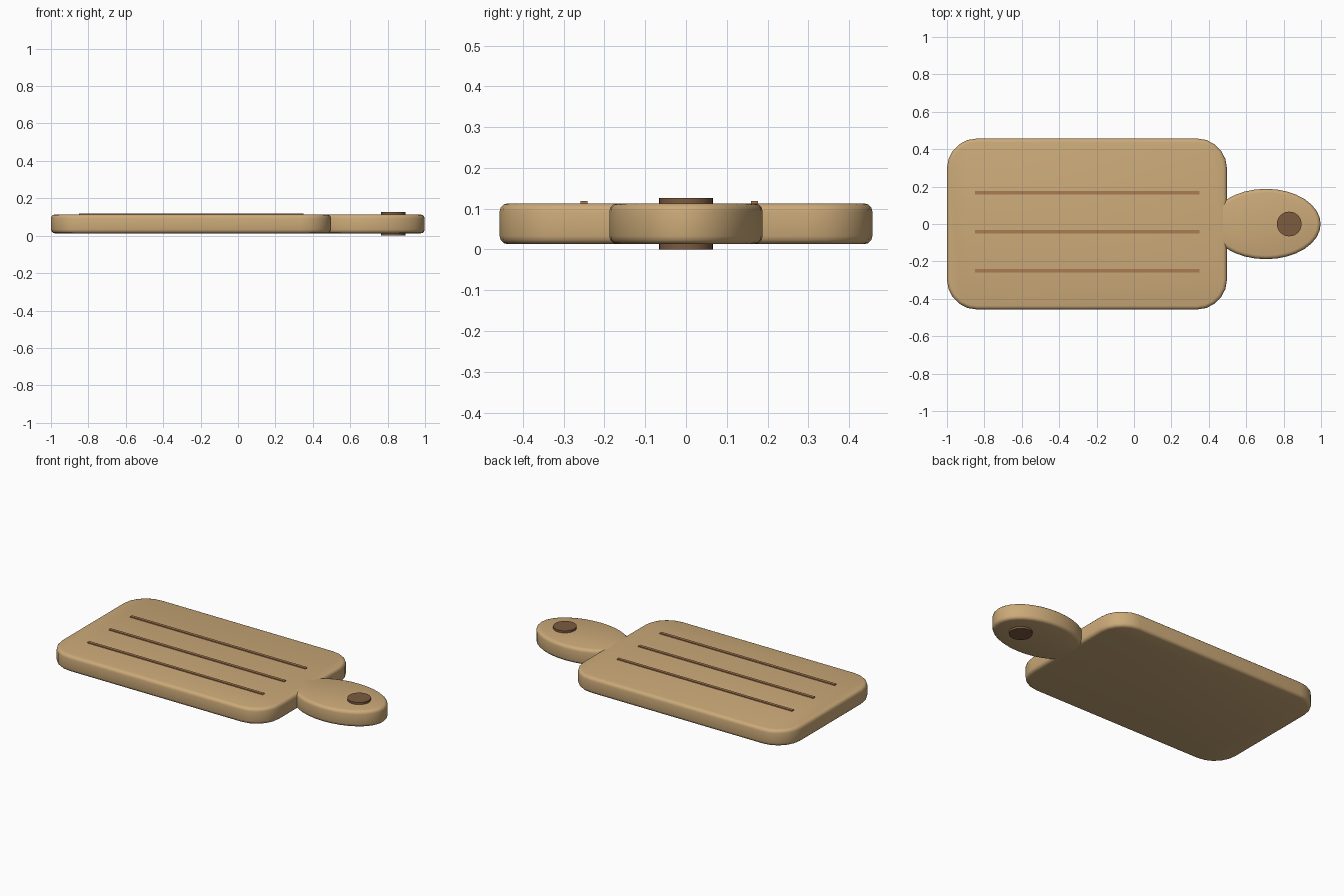
import bpy, bmesh, math

if "Cube" in bpy.data.objects:
    bpy.data.objects.remove(bpy.data.objects["Cube"])

Z0, Z1 = 0.013, 0.113   # wood slab underside and top


def material(name, rgb):
    m = bpy.data.materials.new(name)
    m.diffuse_color = (*rgb, 1)
    m.use_nodes = True
    m.node_tree.nodes["Principled BSDF"].inputs["Base Color"].default_value = m.diffuse_color
    return m


wood = material("light_wood", (0.60, 0.40, 0.19))
groove_brown = material("groove_brown", (0.40, 0.20, 0.085))
dark_brown = material("dark_brown", (0.20, 0.105, 0.05))


def prism(name, outline, z0, z1, mat, bevel=0.0):
    """Extrude a flat outline from z0 to z1, optionally rounding its rims."""
    bm = bmesh.new()
    base = bm.faces.new([bm.verts.new((x, y, z0)) for x, y in outline])
    top = bmesh.ops.extrude_face_region(bm, geom=[base], use_keep_orig=True)
    verts = [v for v in top["geom"] if isinstance(v, bmesh.types.BMVert)]
    bmesh.ops.translate(bm, verts=verts, vec=(0, 0, z1 - z0))
    bmesh.ops.recalc_face_normals(bm, faces=bm.faces)
    if bevel:
        rims = [e for e in bm.edges if abs(e.verts[0].co.z - e.verts[1].co.z) < 1e-5]
        bmesh.ops.bevel(bm, geom=rims, offset=bevel, segments=3, profile=0.5,
                        affect='EDGES', clamp_overlap=True)
    mesh = bpy.data.meshes.new(name)
    bm.to_mesh(mesh)
    bm.free()
    mesh.materials.append(mat)
    obj = bpy.data.objects.new(name, mesh)
    bpy.context.collection.objects.link(obj)
    bpy.ops.object.select_all(action='DESELECT')
    obj.select_set(True)
    bpy.context.view_layer.objects.active = obj
    bpy.ops.object.shade_smooth_by_angle(angle=math.radians(35))
    return obj


def ellipse(cx, rx, ry, n):
    return [(cx + rx * math.cos(2 * math.pi * i / n),
             ry * math.sin(2 * math.pi * i / n)) for i in range(n)]


def rounded_rect(x0, x1, y0, y1, r, n):
    pts = []
    corners = [(x1 - r, y1 - r), (x0 + r, y1 - r), (x0 + r, y0 + r), (x1 - r, y0 + r)]
    for k, (cx, cy) in enumerate(corners):
        for i in range(n + 1):
            a = (k + i / n) * math.pi / 2
            pts.append((cx + r * math.cos(a), cy + r * math.sin(a)))
    return pts


# Board and its oval handle
prism("board", rounded_rect(-1.0, 0.497, -0.457, 0.457, 0.16, 5), Z0, Z1, wood, 0.02)
prism("handle", ellipse(0.705, 0.293, 0.188, 32), Z0, Z1, wood, 0.02)

# Plug marking the hanging hole, standing proud on both faces
prism("hanging_hole", ellipse(0.83, 0.066, 0.066, 32), 0.0, 0.126, dark_brown)

# Three thin lines along the board
for i, y in enumerate((-0.25, -0.041, 0.168)):
    strip = [(-0.85, y - 0.009), (0.35, y - 0.009), (0.35, y + 0.009), (-0.85, y + 0.009)]
    prism(f"groove_line_{i + 1}", strip, Z1 - 0.006, Z1 + 0.006, groove_brown)
